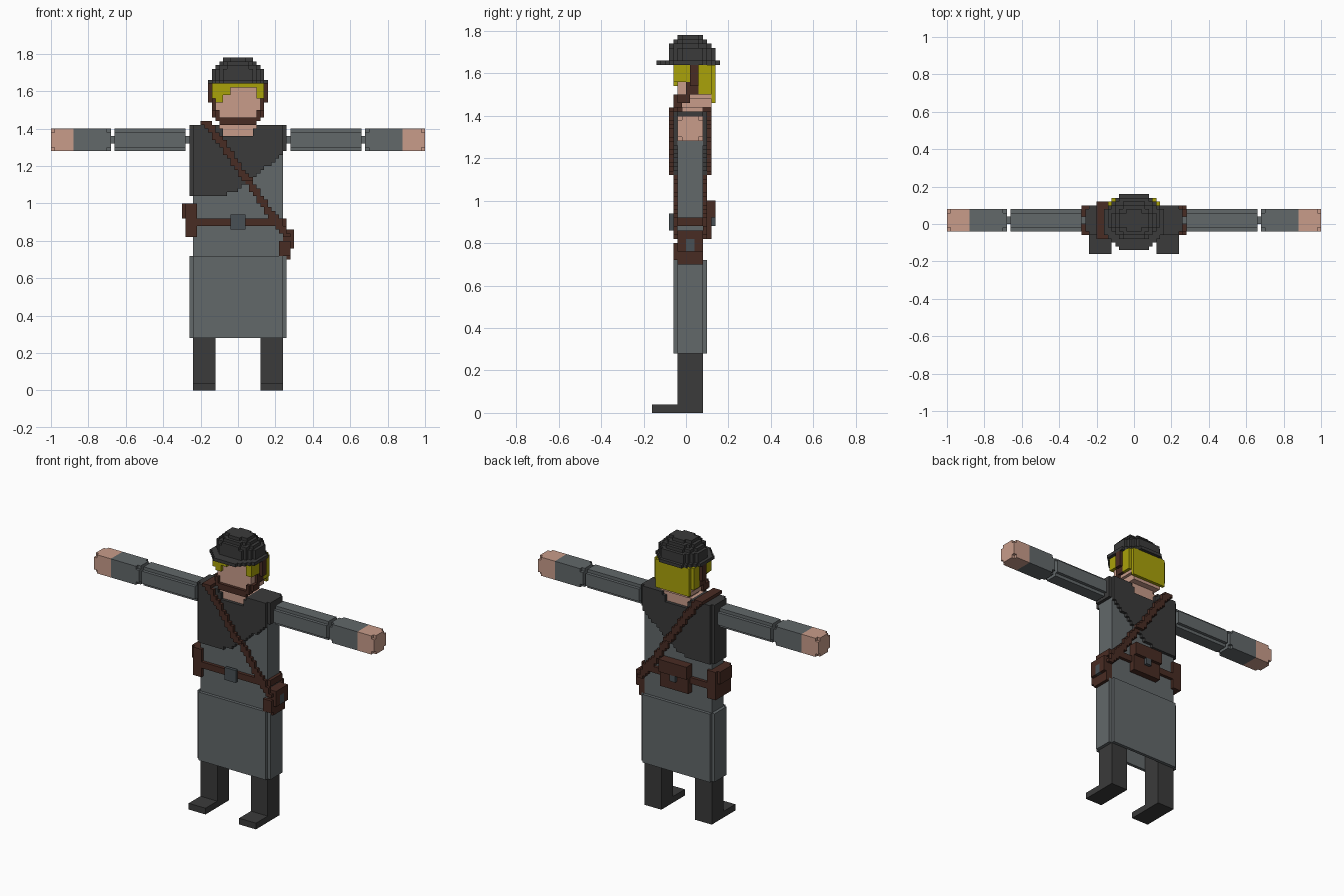
import bpy
import math

if "Cube" in bpy.data.objects:
    bpy.data.objects.remove(bpy.data.objects["Cube"])

U = 0.02  # size of one block; all coordinates below count blocks


def material(name, rgb):
    m = bpy.data.materials.new(name)
    m.diffuse_color = (*rgb, 1)
    m.use_nodes = True
    m.node_tree.nodes["Principled BSDF"].inputs["Base Color"].default_value = m.diffuse_color
    return m


GREY = material("grey_cloth", (0.122, 0.138, 0.144))
DARK = material("dark_cloth", (0.043, 0.043, 0.043))
BROWN = material("brown_leather", (0.066, 0.025, 0.017))
SKIN = material("skin", (0.578, 0.332, 0.254))
HAIR = material("yellow_hair", (0.40, 0.36, 0.003))
METAL = material("buckle_metal", (0.065, 0.08, 0.089))


def box(x0, x1, y0, y1, z0, z1):
    return {(x, y, z) for x in range(x0, x1) for y in range(y0, y1) for z in range(z0, z1)}


def mirror(cells):
    return {(-1 - x, y, z) for x, y, z in cells}


def both(cells):
    return cells | mirror(cells)


SIDES = []
for axis in range(3):
    for s in (0, 1):
        a, b = (axis + 1) % 3, (axis + 2) % 3
        ring = [(0, 0), (1, 0), (1, 1), (0, 1)] if s else [(0, 0), (0, 1), (1, 1), (1, 0)]
        corners = []
        for i, j in ring:
            c = [0, 0, 0]
            c[axis], c[a], c[b] = s, i, j
            corners.append(c)
        n = [0, 0, 0]
        n[axis] = 2 * s - 1
        SIDES.append((n, corners))


def part(name, mat, cells):
    """Turn a set of blocks into a mesh with only its outer faces."""
    index, faces = {}, []
    for x, y, z in sorted(cells):
        for n, corners in SIDES:
            if (x + n[0], y + n[1], z + n[2]) not in cells:
                faces.append([index.setdefault((x + c[0], y + c[1], z + c[2]), len(index))
                              for c in corners])
    me = bpy.data.meshes.new(name)
    me.from_pydata([(x * U, y * U, z * U) for x, y, z in index], [], faces)
    me.materials.append(mat)
    ob = bpy.data.objects.new(name, me)
    bpy.context.collection.objects.link(ob)
    return ob


# Legs with feet
leg = box(6, 12, -2, 4, 0, 36) | box(6, 12, -8, 4, 0, 2)
part("right_leg", DARK, leg)
part("left_leg", DARK, mirror(leg))


# Hollow skirt and torso
def shell(z0, z1):
    return (box(-13, 13, -2, 4, z0, z1) | box(-12, 12, -3, 5, z0, z1)) - box(-12, 12, -2, 4, z0, z1)


part("skirt", GREY, shell(14, 36))
neck_hole = box(-5, 5, -3, 5, 70, 71) | box(-4, 4, -3, 5, 68, 70)
part("torso", GREY, box(-12, 12, -2, 4, 36, 70) - neck_hole)


# Vest with a slanted hem
def hem(x):
    if x < -3:
        return 52
    return round(54 + x * 0.8) if x >= 0 else 53


vest = {c for c in shell(52, 71) if c[2] >= hem(c[0])}
vest |= box(-12, 12, -2, 4, 70, 71)
part("vest", DARK, vest - neck_hole)

# Neck
part("neck", SKIN, box(-4, 4, -2, 4, 68, 71) | box(-5, 5, -2, 4, 70, 71) | box(-4, 4, -1, 4, 71, 72))

# Belt and buckle
part("belt", BROWN, shell(44, 46))
part("belt_buckle", METAL, box(-2, 2, -4, -3, 43, 47))

# Shoulder strap, crossing front and back
strap = box(-10, -7, -4, 6, 71, 72)
for z in range(41, 71):
    mid = -8.5 + 21 * (71.5 - z) / 30
    for x in range(-12, 14):
        if abs(x + 0.5 - mid) < 1.25:
            out = 1 if z >= hem(x) else 0
            strap |= {(x, -3 - out, z), (x, 4 + out, z)}
part("shoulder_strap", BROWN, strap)

# Pouches
part("left_pouch", BROWN, (box(-14, -11, -3, 5, 41, 50) | box(-15, -12, -2, 4, 46, 50))
     - box(-12, 12, -2, 4, 41, 50))
part("back_pouch", BROWN, box(-5, 5, 4, 6, 41, 50) | box(-5, 5, 4, 7, 46, 50))
part("back_pouch_clasp", METAL, box(-1, 1, 6, 7, 44, 46))
clasp = box(14, 15, 0, 2, 38, 41)
part("right_pouch", BROWN, (box(12, 14, -2, 4, 35, 40) | box(11, 14, -3, -2, 36, 40)
                            | box(12, 15, -2, 4, 38, 43)) - clasp)
part("right_pouch_clasp", METAL, clasp)

# Arms: sleeves with notched edges, thin joints, forearms and hands
upper = box(14, 33, -2, 4, 65, 69) | box(14, 33, -1, 3, 64, 70)
joints = box(13, 14, 0, 2, 66, 68) | box(33, 34, 0, 2, 66, 68)
lower = box(35, 49, -2, 4, 64, 70) | box(34, 50, -1, 3, 64, 70) | box(34, 50, -2, 4, 65, 69)
forearm = {c for c in lower if c[0] < 44}
for side, flip in (("right", lambda c: c), ("left", mirror)):
    part(side + "_upper_arm", GREY, flip(upper))
    part(side + "_arm_joints", GREY, flip(joints))
    part(side + "_forearm", GREY, flip(forearm))
    part(side + "_hand", SKIN, flip(lower - forearm))

# Head
head = box(-6, 6, -2, 6, 74, 82) | box(-5, 5, -2, 6, 72, 74)
part("head", SKIN, head)

# Hair: fringe, locks and back
hair = box(-6, 6, -3, -2, 81, 82) | box(-6, -4, -3, -2, 77, 82) | box(-4, -2, -3, -2, 79, 82)
hair |= box(5, 6, -3, -2, 78, 82)
hair |= both(box(6, 7, -3, 1, 78, 82) | box(6, 7, 3, 6, 75, 82))
hair |= box(-6, 6, 6, 7, 73, 82)
part("hair", HAIR, hair - head)

# Chin strap
half = box(7, 8, 1, 3, 77, 82) | box(6, 7, 0, 3, 75, 78) | box(6, 7, -2, 1, 73, 75)
half |= box(5, 6, -3, -1, 72, 75) | box(0, 5, -3, -2, 71, 73)
part("chin_strap", BROWN, both(half) - head)

# Helmet: stacked oval layers (height, half width, front, back)
helmet = set()
for z, rx, y0, y1 in ((82, 8, -7, 8), (83, 7, -4, 7), (84, 7, -4, 7), (85, 7, -4, 7),
                      (86, 6, -4, 6), (87, 5, -3, 5), (88, 4, -2, 4)):
    cy, ry = (y0 + y1) / 2, (y1 - y0) / 2
    helmet |= {c for c in box(-rx, rx, y0, y1, z, z + 1)
               if math.hypot((c[0] + 0.5) / rx, (c[1] + 0.5 - cy) / ry) < 1.04}
part("helmet", DARK, helmet)
